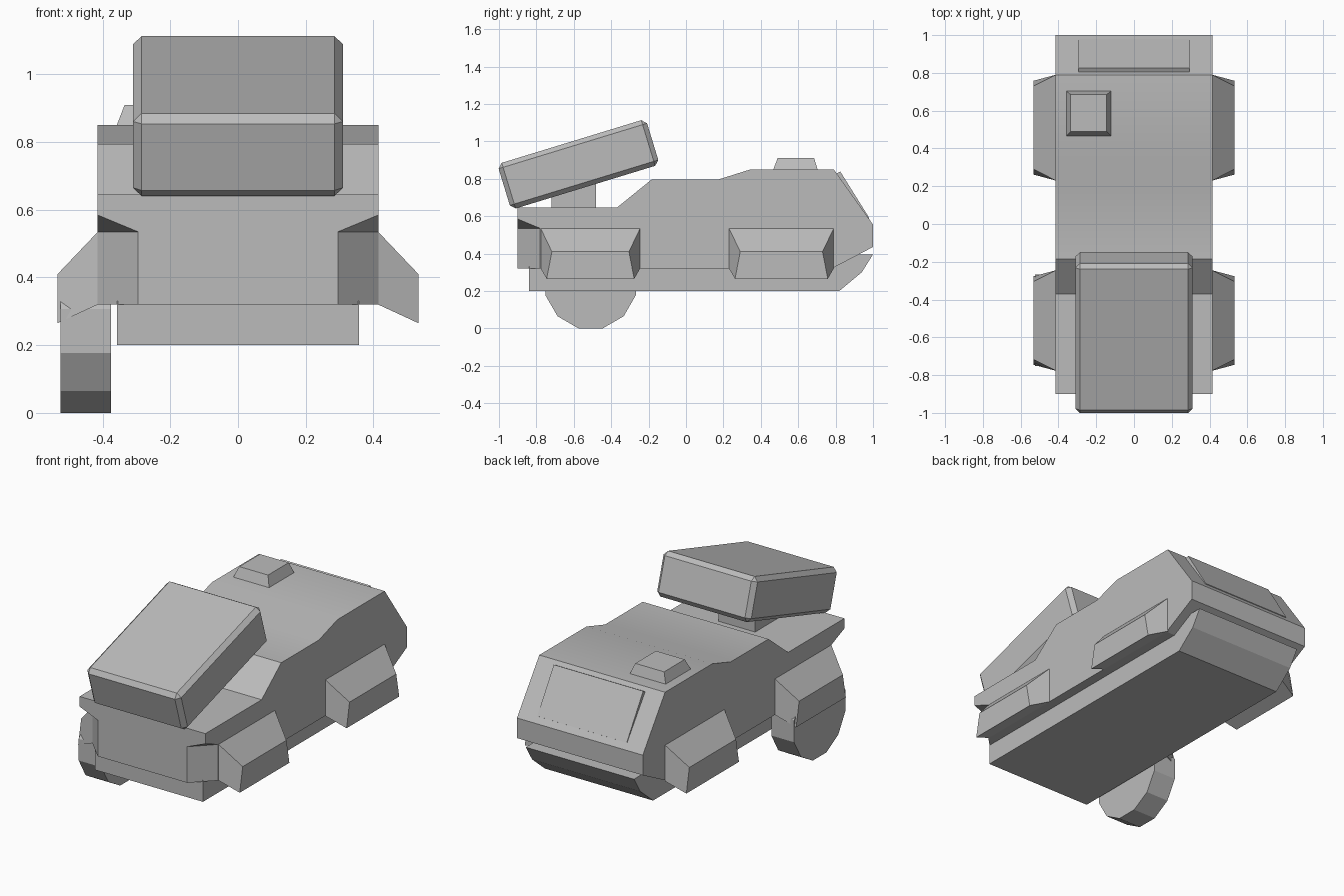
import bpy, bmesh, math
from mathutils import Vector

cube = bpy.data.objects.get("Cube")
if cube:
    bpy.data.objects.remove(cube, do_unlink=True)

grey = bpy.data.materials.new("plain grey")
grey.use_nodes = True
grey.diffuse_color = (0.5, 0.5, 0.5, 1)
grey.node_tree.nodes["Principled BSDF"].inputs["Base Color"].default_value = (0.5, 0.5, 0.5, 1)


def loft(name, start, end):
    """Solid between two matching loops of points."""
    bm = bmesh.new()
    a = [bm.verts.new(p) for p in start]
    b = [bm.verts.new(p) for p in end]
    bm.faces.new(a)
    bm.faces.new(b)
    for i in range(len(a)):
        j = (i + 1) % len(a)
        bm.faces.new((a[i], a[j], b[j], b[i]))
    bmesh.ops.recalc_face_normals(bm, faces=bm.faces)
    mesh = bpy.data.meshes.new(name)
    bm.to_mesh(mesh)
    bm.free()
    mesh.materials.append(grey)
    obj = bpy.data.objects.new(name, mesh)
    bpy.context.collection.objects.link(obj)
    return obj


def side_profile(name, points, x0, x1):
    """Extrude a (y, z) outline across x."""
    return loft(name, [(x0, y, z) for y, z in points], [(x1, y, z) for y, z in points])


def rect(x0, x1, y0, y1, z):
    return [(x0, y0, z), (x1, y0, z), (x1, y1, z), (x0, y1, z)]


def activate(obj):
    bpy.ops.object.select_all(action='DESELECT')
    obj.select_set(True)
    bpy.context.view_layer.objects.active = obj


# Upper body shell
body = side_profile("upper_body", [
    (-0.90, 0.32), (-0.90, 0.645), (-0.37, 0.645), (-0.185, 0.795), (0.17, 0.795),
    (0.345, 0.85), (0.79, 0.85), (1.0, 0.555), (1.0, 0.435), (0.78, 0.32)], -0.415, 0.415)

# Angled recesses cut into the two front corners
for side in (-1, 1):
    corner = [(0.285, -0.91, 0.535), (0.425, -0.77, 0.535), (0.425, -0.91, 0.593)]
    cutter = loft("corner_cutter", [(side * x, y, 0.25) for x, y, z in corner],
                  [(side * x, y, z) for x, y, z in corner])
    cutter.hide_render = True
    cut = body.modifiers.new("corner_cut", 'BOOLEAN')
    cut.operation = 'DIFFERENCE'
    cut.solver = 'EXACT'
    cut.object = cutter
    activate(body)
    bpy.ops.object.modifier_apply(modifier=cut.name)
    bpy.data.objects.remove(cutter, do_unlink=True)
bpy.ops.object.shade_smooth_by_angle(angle=math.radians(25))

# Narrower lower hull
hull = side_profile("lower_hull", [
    (-0.84, 0.20), (-0.84, 0.33), (0.70, 0.33), (0.80, 0.396), (1.0, 0.396),
    (0.94, 0.30), (0.82, 0.20)], -0.357, 0.357)

# Wheel covers: inner loop sits in the body, outer loop is smaller
for label, y0, y1 in (("front", -0.777, -0.245), ("rear", 0.23, 0.79)):
    for side_name, side in (("left", 1), ("right", -1)):
        inner = [(y0, 0.535), (y1, 0.535), (y1, 0.32), (y0, 0.32)]
        outer = [(y0 + 0.06, 0.41), (y1 - 0.06, 0.41), (y1 - 0.032, 0.265), (y0 + 0.032, 0.265)]
        loft(f"{label}_{side_name}_wheel_cover", [(side * 0.414, y, z) for y, z in inner],
             [(side * 0.533, y, z) for y, z in outer])

# Single exposed wheel, its top tucked into the cover
radius, sides = 0.25, 12
axle = radius * math.cos(math.pi / sides)
rim = []
for i in range(sides):
    angle = math.tau * (i + 0.5) / sides
    z = axle + radius * math.sin(angle)
    if z < 0.45:
        rim.append((-0.51 + radius * math.cos(angle), min(z, 0.40)))
side_profile("front_right_wheel", rim, -0.525, -0.375)

# Roof hatch
loft("roof_hatch", rect(-0.36, -0.12, 0.465, 0.705, 0.845), rect(-0.335, -0.145, 0.49, 0.685, 0.91))

# Wedge-shaped rear door panel
side_profile("rear_door", [(0.80, 0.825), (0.825, 0.838), (0.98, 0.59), (0.972, 0.585)], -0.295, 0.295)

# Turret post and tilted chamfered turret box
loft("turret_post", rect(-0.12, 0.12, -0.72, -0.48, 0.64), rect(-0.12, 0.12, -0.72, -0.48, 0.78))
turret = loft("turret_box", rect(-0.31, 0.31, -0.415, 0.415, -0.1275),
              rect(-0.31, 0.31, -0.415, 0.415, 0.1275))
turret.location = Vector((0, -0.575, 0.877))
turret.rotation_euler.x = math.radians(17)
chamfer = turret.modifiers.new("chamfer", 'BEVEL')
chamfer.width = 0.025
chamfer.segments = 1
